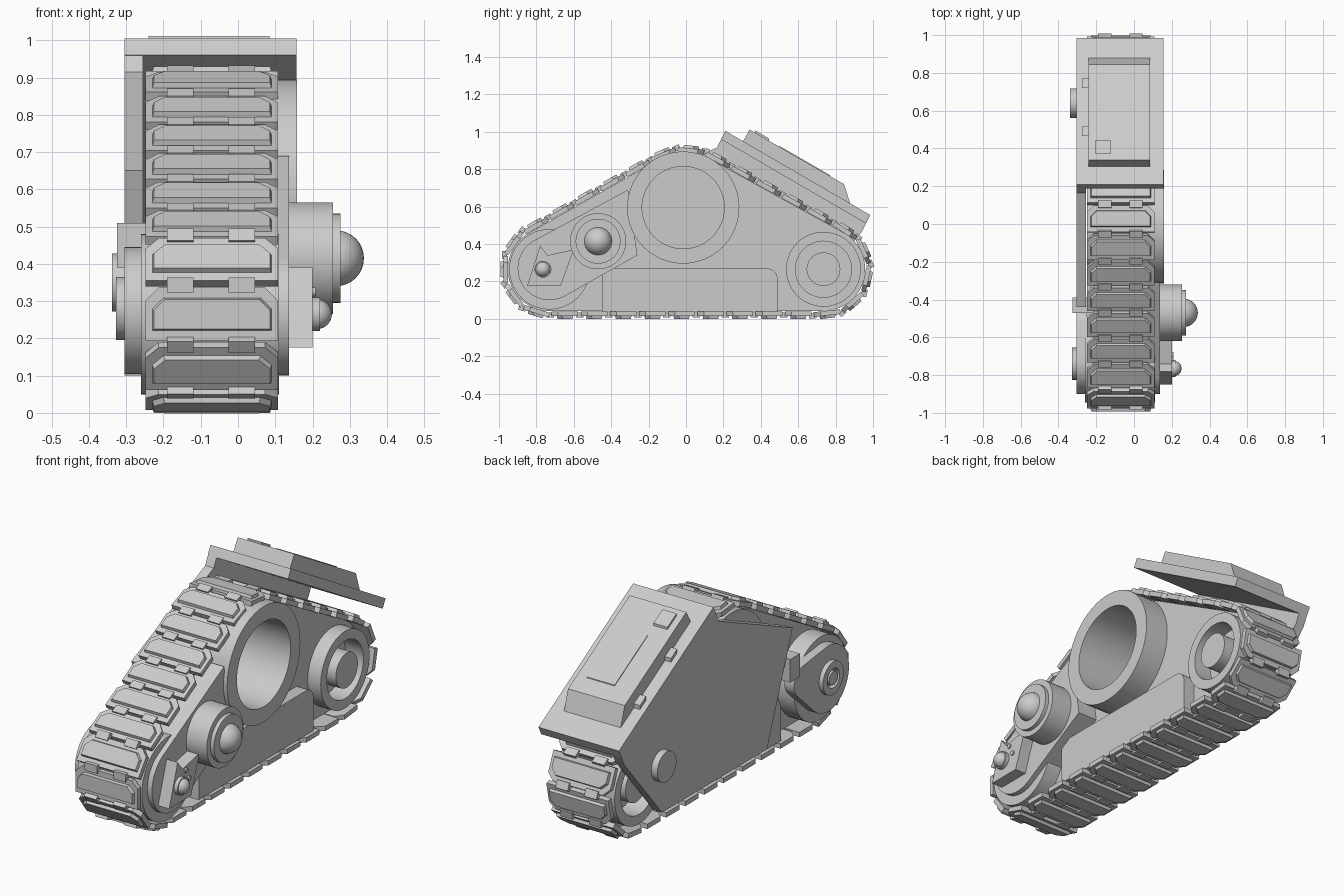
import bpy, bmesh, math
from mathutils import Matrix, Vector
from mathutils.geometry import convex_hull_2d

cube = bpy.data.objects.get("Cube")
if cube:
    bpy.data.objects.remove(cube, do_unlink=True)

grey = bpy.data.materials.new("plain_grey")
grey.use_nodes = True
COLOR = (0.6, 0.6, 0.6, 1)
grey.diffuse_color = COLOR
grey.node_tree.nodes["Principled BSDF"].inputs["Base Color"].default_value = COLOR
parts = []


def add_mesh(name, mesh):
    mesh.materials.clear()
    mesh.materials.append(grey)
    obj = bpy.data.objects.new(name, mesh)
    bpy.context.collection.objects.link(obj)
    parts.append(obj)
    return obj


def circle(y, z, r, n=48):
    return [Vector((y + r * math.cos(2 * math.pi * i / n),
                    z + r * math.sin(2 * math.pi * i / n))) for i in range(n)]


def wrap(points):
    """Outline stretched around a set of points."""
    return [points[i] for i in convex_hull_2d(points)]


def plate(name, loops, x0, x1):
    """Side profile (y, z), with optional hole loops, extruded along x."""
    cu = bpy.data.curves.new(name, "CURVE")
    cu.dimensions = "2D"
    cu.fill_mode = "BOTH"
    cu.extrude = (x1 - x0) / 2
    for loop in loops:
        sp = cu.splines.new("POLY")
        sp.points.add(len(loop) - 1)
        for p, co in zip(sp.points, loop):
            p.co = (co[0], co[1], 0, 1)
        sp.use_cyclic_u = True
    tmp = bpy.data.objects.new(name + "_profile", cu)
    bpy.context.collection.objects.link(tmp)
    dg = bpy.context.evaluated_depsgraph_get()
    mesh = bpy.data.meshes.new_from_object(tmp.evaluated_get(dg))
    bpy.data.objects.remove(tmp, do_unlink=True)
    mesh.transform(Matrix(((0, 0, 1, (x0 + x1) / 2), (1, 0, 0, 0),
                           (0, 1, 0, 0), (0, 0, 0, 1))))
    bm = bmesh.new()
    bm.from_mesh(mesh)
    bmesh.ops.remove_doubles(bm, verts=bm.verts, dist=1e-5)
    bmesh.ops.recalc_face_normals(bm, faces=bm.faces)
    bm.to_mesh(mesh)
    bm.free()
    mesh.name = name
    return add_mesh(name, mesh)


def disc(name, y, z, r, x0, x1, hole=0):
    loops = [circle(y, z, r)] + ([circle(y, z, hole)] if hole else [])
    return plate(name, loops, x0, x1)


def dome(name, x, y, z, r):
    bm = bmesh.new()
    bmesh.ops.create_uvsphere(bm, u_segments=32, v_segments=16, radius=r,
                              matrix=Matrix.Translation((x, y, z)))
    mesh = bpy.data.meshes.new(name)
    bm.to_mesh(mesh)
    bm.free()
    add_mesh(name, mesh)


def frustum(bm, outline, z0, z1, inset, mat):
    """Prism over an outline whose top is pulled in by inset."""
    low = [bm.verts.new(mat @ Vector((x, y, z0))) for x, y in outline]
    top = [bm.verts.new(mat @ Vector((x - math.copysign(inset, x), y - math.copysign(inset, y), z1)))
           for x, y in outline]
    n = len(low)
    faces = [bm.faces.new(low[::-1]), bm.faces.new(top)]
    for i in range(n):
        j = (i + 1) % n
        faces.append(bm.faces.new((low[i], low[j], top[j], top[i])))
    bmesh.ops.recalc_face_normals(bm, faces=faces)


def trapezoid(w, t, cut):
    return [(-w, -t), (w, -t), (w, t - cut), (w - cut, t), (cut - w, t), (-w, t - cut)]


def rect(cx, cy, w, h):
    return [(cx - w, cy - h), (cx + w, cy - h), (cx + w, cy + h), (cx - w, cy + h)]


FRONT, TOP, BACK = (-0.73, 0.265), (-0.005, 0.6), (0.735, 0.265)
RING = (-0.015, 0.595)


def track_outline(shrink):
    return wrap(circle(*FRONT, 0.265 - shrink, 96) + circle(*TOP, 0.33 - shrink, 96)
                + circle(*BACK, 0.265 - shrink, 96))


# Track: identical links spaced evenly along the outline, from the front end
path = track_outline(0.02)
if sum(a.cross(b) for a, b in zip(path, path[1:] + path[:1])) > 0:
    path.reverse()
start = min(range(len(path)), key=lambda i: path[i].x)
path = path[start:] + path[:start]
segs = list(zip(path, path[1:] + path[:1]))
total = sum((b - a).length for a, b in segs)


def along(d):
    d %= total
    for a, b in segs:
        length = (b - a).length
        if d <= length:
            return a.lerp(b, d / length)
        d -= length
    return path[0]


LINKS = 30
step = total / LINKS
bm = bmesh.new()
for i in range(LINKS):
    d = i * step
    a, b = along(d - 0.06), along(d + 0.06)
    mid, t = (a + b) / 2, (b - a).normalized()
    mid = mid.lerp(along(d), 0.6)
    n = Vector((-t.y, t.x))
    mat = Matrix(((1, 0, 0, -0.07), (0, t.x, n.x, mid.x), (0, t.y, n.y, mid.y), (0, 0, 0, 1)))
    frustum(bm, trapezoid(0.178, 0.071, 0.035), -0.02, 0.005, 0, mat)
    frustum(bm, trapezoid(0.16, 0.044, 0.03), 0.005, 0.02, 0.004, mat)
    # Hinge knuckles bridging to the next link
    for cx in (-0.085, 0.08):
        frustum(bm, rect(cx, 0.078, 0.035, 0.02), -0.015, 0.013, 0, mat)
mesh = bpy.data.meshes.new("track_links")
bm.to_mesh(mesh)
bm.free()
add_mesh("track_links", mesh)

# Hull core with open ring and rear wheel recess
plate("hull_core", [track_outline(0.042), circle(*RING, 0.22), circle(*BACK, 0.15)], -0.165, 0.025)
disc("ring_floor", *RING, 0.23, -0.16, -0.14)
disc("rear_wheel_floor", *BACK, 0.16, -0.14, 0.0)
disc("large_ring", *RING, 0.3, 0.01, 0.158, 0.22)
disc("inner_ring", *RING, 0.28, -0.25, -0.155, 0.2)
for side, x0, x1 in (("left", 0.01, 0.1), ("right", -0.245, -0.155)):
    disc("rear_wheel_rim_" + side, *BACK, 0.2, x0, x1, 0.15)
disc("rear_wheel_hub", *BACK, 0.09, -0.23, 0.11)
disc("front_wheel", *FRONT, 0.215, -0.26, 0.11)

# Lower panels with rounded top corners, one on each side
lower = wrap(circle(-0.39, 0.21, 0.06) + circle(0.43, 0.21, 0.06)
             + [Vector((-0.45, 0.04)), Vector((0.49, 0.04))])
for side, x0, x1 in (("left", 0.01, 0.09), ("right", -0.23, -0.155)):
    plate("lower_panel_" + side, [lower], x0, x1)

# Left suspension arm with its domed housings
plate("left_arm", [wrap(circle(-0.73, 0.27, 0.17) + [Vector((-0.31, 0.69)), Vector((-0.26, 0.34))])],
      0.01, 0.137)
disc("housing", -0.47, 0.415, 0.15, 0.13, 0.255)
disc("housing_step", -0.47, 0.415, 0.12, 0.25, 0.275)
dome("housing_dome", 0.263, -0.47, 0.415, 0.075)
plate("bracket", [[(-0.85, 0.175), (-0.67, 0.175), (-0.6, 0.37), (-0.74, 0.34), (-0.78, 0.39)]],
      0.13, 0.2)
disc("bracket_collar", -0.765, 0.265, 0.045, 0.19, 0.22)
dome("bracket_dome", 0.212, -0.765, 0.265, 0.04)
for y, z in ((-0.715, 0.325), (-0.69, 0.275)):
    disc("screw", y, z, 0.012, 0.19, 0.208)

# Right arm, hub and block
plate("right_arm", [wrap(circle(-0.73, 0.275, 0.17) + circle(-0.53, 0.34, 0.08))], -0.305, -0.25)
disc("right_hub", -0.74, 0.28, 0.085, -0.328, -0.3, 0.05)
disc("right_bolt", -0.74, 0.28, 0.035, -0.328, -0.3)
plate("right_block", [[(-0.47, 0.39), (-0.39, 0.39), (-0.39, 0.51), (-0.47, 0.51)]], -0.325, -0.15)

# Right side cover and its round cap
plate("side_cover", [[(0.21, 1.004), (0.165, 0.915), (-0.44, 0.65), (-0.23, 0.1), (0.63, 0.1),
                      (0.94, 0.465), (0.984, 0.555)]], -0.304, -0.255)
disc("cover_cap", 0.64, 0.35, 0.078, -0.338, -0.3)

# Thin sloped roof and raised lid
plate("roof", [[(0.187, 0.96), (0.21, 1.005), (0.985, 0.555), (0.962, 0.51)]], -0.305, 0.157)
plate("lid", [[(0.3, 0.94), (0.34, 1.012), (0.845, 0.72), (0.88, 0.61)]], -0.24, 0.085)


def slope_pad(name, y0, y1, x0, x1, base, h):
    """Thin pad lying on the slope; base is the surface height at y = 0."""
    k = -0.578
    plate(name, [[(y0, base + k * y0 - 0.005), (y0, base + k * y0 + h),
                  (y1, base + k * y1 + h), (y1, base + k * y1 - 0.005)]], x0, x1)


slope_pad("lid_window", 0.5, 0.77, -0.13, 0.03, 1.209, 0.004)
slope_pad("lid_button", 0.37, 0.445, -0.205, -0.125, 1.209, 0.012)
for y in (0.49, 0.745):
    slope_pad("edge_clip", y - 0.025, y + 0.025, -0.275, -0.235, 1.126, 0.02)

# Smooth round parts, keep hard edges
bpy.ops.object.select_all(action="DESELECT")
for obj in parts:
    obj.select_set(True)
bpy.context.view_layer.objects.active = parts[0]
bpy.ops.object.shade_smooth_by_angle(angle=math.radians(30))
